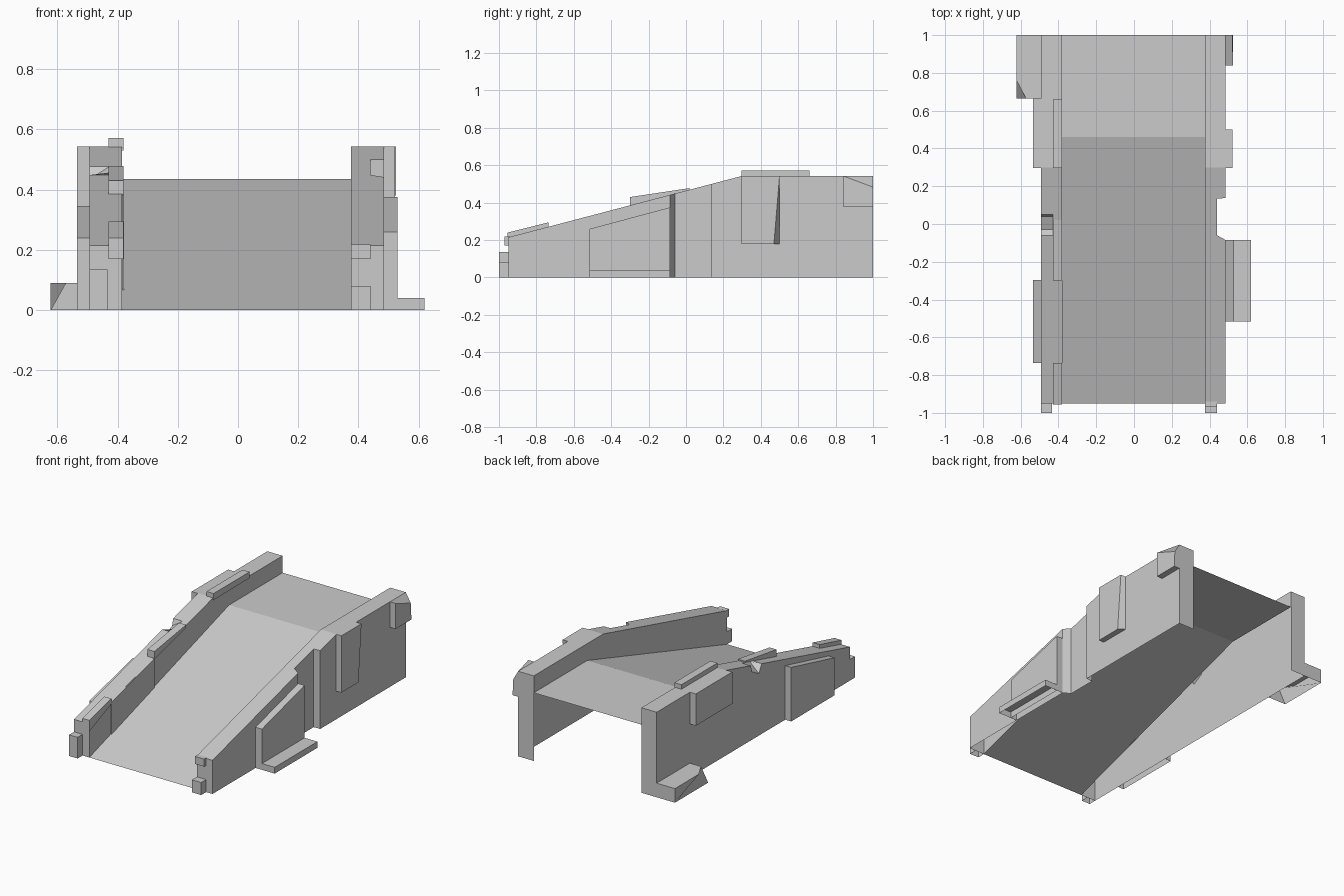
import bpy, bmesh

if "Cube" in bpy.data.objects:
    bpy.data.objects.remove(bpy.data.objects["Cube"])


def finish(bm, name):
    # drop faces lying on the ground: the model is open underneath
    low = [f for f in bm.faces if all(v.co.z < 1e-4 for v in f.verts)]
    bmesh.ops.delete(bm, geom=low, context='FACES')
    bmesh.ops.recalc_face_normals(bm, faces=bm.faces)
    me = bpy.data.meshes.new(name)
    bm.to_mesh(me)
    bm.free()
    ob = bpy.data.objects.new(name, me)
    bpy.context.collection.objects.link(ob)
    return ob


def prism(name, x_in, x_out, profile, caps=(True, True), edit=None):
    """Extrude a (y, z) profile from x_in to x_out; edit can move the outer vertices."""
    bm = bmesh.new()
    a = [bm.verts.new((x_in, y, z)) for y, z in profile]
    b = [bm.verts.new((x_out, y, z)) for y, z in profile]
    n = len(profile)
    for i in range(n):
        j = (i + 1) % n
        bm.faces.new((a[i], a[j], b[j], b[i]))
    if caps[0]:
        bm.faces.new(a[::-1])
    if caps[1]:
        bm.faces.new(b)
    for i, (dx, dy, dz) in (edit or {}).items():
        b[i].co.x += dx
        b[i].co.y += dy
        b[i].co.z += dz
    return finish(bm, name)


def rect(y0, y1, z0, z1, z2=None):
    """Profile whose top runs from z1 at y0 to z2 at y1."""
    return [(y0, z0), (y1, z0), (y1, z1 if z2 is None else z2), (y0, z1)]


def deck_z(y):
    return min(0.435, max(0, (y + 0.95) / 1.41 * 0.435))


def top_z(y):
    return min(0.543, 0.215 + (y + 0.95) / 1.25 * 0.328)


def wall(name, side, inner, stations):
    """Loft of (y, outer x, middle x, drop of the outer top edge) sections."""
    bm = bmesh.new()
    rows = []
    for y, xo, xm, drop in stations:
        t = top_z(y)
        pts = [(xo, 0), (xo, t - drop), (xm, t), (inner, t), (inner, deck_z(y))]
        rows.append([bm.verts.new((side * x, y, z)) for x, z in pts])
    for r, s in zip(rows, rows[1:]):
        for k in range(4):
            bm.faces.new((r[k], r[k + 1], s[k + 1], s[k]))
    # end caps reach the ground
    for r in (rows[0], rows[-1]):
        if r[4].co.z > 0.01:
            foot = bm.verts.new((side * inner, r[4].co.y, 0))
            bm.faces.new(r + [foot])
        else:
            bm.faces.new(r)
    return finish(bm, name)


# Sloping deck and upper landing, a thin sheet
bm = bmesh.new()
edges = [[bm.verts.new((x, y, deck_z(y))) for x in (-0.385, 0.375)] for y in (-0.95, 0.46, 1)]
for p, q in zip(edges, edges[1:]):
    bm.faces.new((p[0], p[1], q[1], q[0]))
finish(bm, "ramp_deck")

# Side walls: the right has a recess, the left a chipped top edge
wall("right_wall", 1, 0.375, [
    (-0.95, 0.485, 0.43, 0), (-0.085, 0.485, 0.43, 0), (-0.06, 0.44, 0.42, 0),
    (0.135, 0.44, 0.42, 0), (0.137, 0.485, 0.43, 0), (0.30, 0.485, 0.43, 0),
    (0.46, 0.485, 0.43, 0), (1, 0.485, 0.43, 0)])
wall("left_wall", -1, 0.385, [
    (-0.95, 0.493, 0.43, 0), (-0.06, 0.493, 0.43, 0), (-0.03, 0.493, 0.43, 0.06),
    (0.04, 0.493, 0.43, 0.04), (0.05, 0.493, 0.43, 0), (0.30, 0.493, 0.43, 0),
    (0.46, 0.493, 0.43, 0), (1, 0.493, 0.43, 0)])

# Right side: sloped panel with foot, and two upper pads
one = (False, True)
prism("right_panel", 0.485, 0.53, rect(-0.515, -0.085, 0, 0.26, 0.375), one)
prism("right_foot", 0.53, 0.62, rect(-0.515, -0.085, 0, 0.04), one)
prism("right_middle_pad", 0.485, 0.522, rect(0.297, 0.5, 0.18, 0.543), one, {1: (0, -0.03, 0)})
prism("right_rear_pad", 0.485, 0.525, rect(0.84, 1, 0.38, 0.543), one, {2: (-0.005, 0, -0.06)})

# Left side: lower pad, upper pad, rear foot with a clipped corner
prism("left_lower_pad", -0.493, -0.535, rect(-0.735, -0.297, 0, 0.24, 0.345), one)
prism("left_upper_pad", -0.493, -0.535, rect(0.297, 0.665, 0.34, 0.543), one)
prism("left_rear_foot", -0.493, -0.622, [(0.665, 0), (1, 0), (1, 0.09), (0.76, 0.09), (0.665, 0.09)],
      one, {4: (0.05, 0, 0), 0: (0, 0, 0)})

# Raised caps on the left wall's inner top edge
for label, y0, y1, z0, z1, bot in (("front", -0.955, -0.735, 0.24, 0.295, 0.17),
                                   ("middle", -0.30, 0.02, 0.43, 0.478, 0.38),
                                   ("rear", 0.297, 0.66, 0.572, 0.572, 0.53)):
    prism("left_cap_" + label, -0.38, -0.43,
          [(y0, bot), (y1, top_z(y1) - 0.01), (y1, z1), (y0, z0)])
prism("left_inner_strip", -0.384, -0.379,
      [(-0.735, 0.066), (-0.30, 0.20), (-0.30, top_z(-0.30)), (-0.735, top_z(-0.735))])

# Small blocks on the front ends
prism("left_front_block", -0.493, -0.433, rect(-1, -0.95, 0, 0.135))
prism("right_front_block", 0.375, 0.44, rect(-1, -0.95, 0, 0.08))
prism("right_front_lug", 0.375, 0.44, rect(-0.97, -0.94, 0.17, 0.218))
